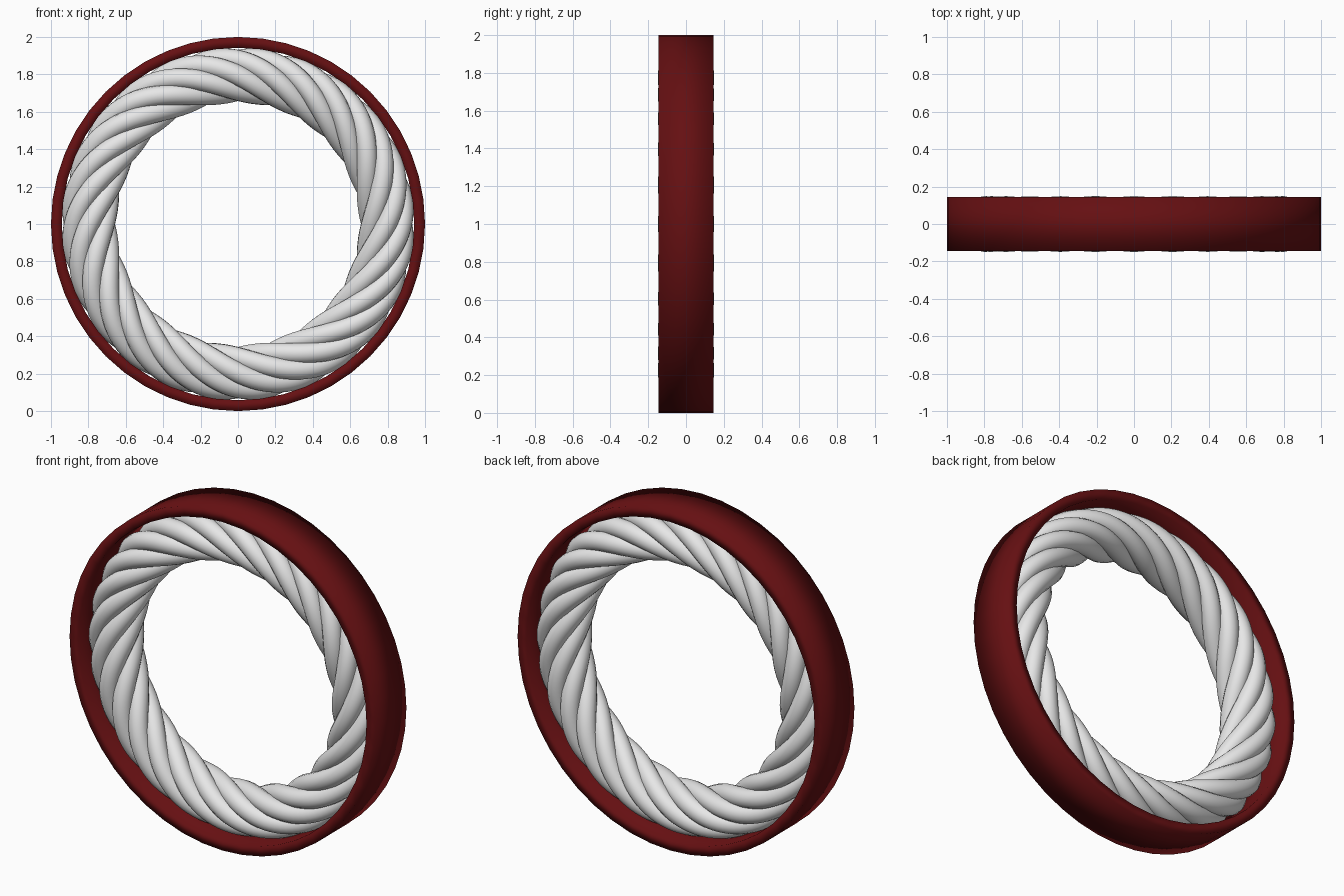
import bpy
import bmesh
from math import sin, cos, pi, tau

if "Cube" in bpy.data.objects:
    bpy.data.objects.remove(bpy.data.objects["Cube"], do_unlink=True)


def make_material(name, rgb):
    mat = bpy.data.materials.new(name)
    mat.use_nodes = True
    color = (*rgb, 1.0)
    mat.diffuse_color = color
    mat.node_tree.nodes["Principled BSDF"].inputs["Base Color"].default_value = color
    return mat


dark_red = make_material("dark red", (0.13, 0.005, 0.006))
white = make_material("white", (0.8, 0.8, 0.8))

CENTRE_Z = 1.0


def ring_point(angle, radius, y):
    """Point on an upright ring, angle measured clockwise from the top."""
    return (radius * sin(angle), y, CENTRE_Z + radius * cos(angle))


# Outer band: rectangular profile swept around the ring
def build_band(outer=1.0, inner=0.942, half_width=0.145, segments=48):
    profile = [(outer, -half_width), (outer, half_width),
               (inner, half_width), (inner, -half_width)]
    bm = bmesh.new()
    loops = [[bm.verts.new(ring_point(tau * i / segments, r, y)) for r, y in profile]
             for i in range(segments)]
    for i in range(segments):
        a, b = loops[i], loops[(i + 1) % segments]
        for j in range(4):
            k = (j + 1) % 4
            bm.faces.new((a[j], a[k], b[k], b[j]))
    bmesh.ops.recalc_face_normals(bm, faces=bm.faces)
    for face in bm.faces:
        face.smooth = True
    mesh = bpy.data.meshes.new("outer_band")
    bm.to_mesh(mesh)
    bm.free()
    mesh.materials.append(dark_red)
    band = bpy.data.objects.new("outer_band", mesh)
    bpy.context.collection.objects.link(band)


# Rope strand: closed helix wound around the ring
def build_strand(index, strands=6, turns=4, ring=0.795, coil=0.094, thick=0.055, steps=192):
    curve = bpy.data.curves.new(f"rope_strand_{index + 1}", "CURVE")
    curve.dimensions = "3D"
    curve.bevel_depth = thick
    curve.bevel_resolution = 5
    spline = curve.splines.new("POLY")
    spline.points.add(steps - 1)
    spline.use_cyclic_u = True
    spline.use_smooth = True
    for i, point in enumerate(spline.points):
        angle = tau * i / steps
        phase = turns * angle + tau * index / strands + pi / 6
        point.co = (*ring_point(angle, ring + coil * cos(phase), -coil * sin(phase)), 1.0)
    curve.materials.append(white)
    strand = bpy.data.objects.new(curve.name, curve)
    bpy.context.collection.objects.link(strand)
    return strand


build_band()
strand_objects = [build_strand(i) for i in range(6)]

# Turn the strands into smooth meshes
bpy.ops.object.select_all(action="DESELECT")
for strand in strand_objects:
    strand.select_set(True)
bpy.context.view_layer.objects.active = strand_objects[0]
bpy.ops.object.convert(target="MESH")
bpy.ops.object.shade_smooth()
